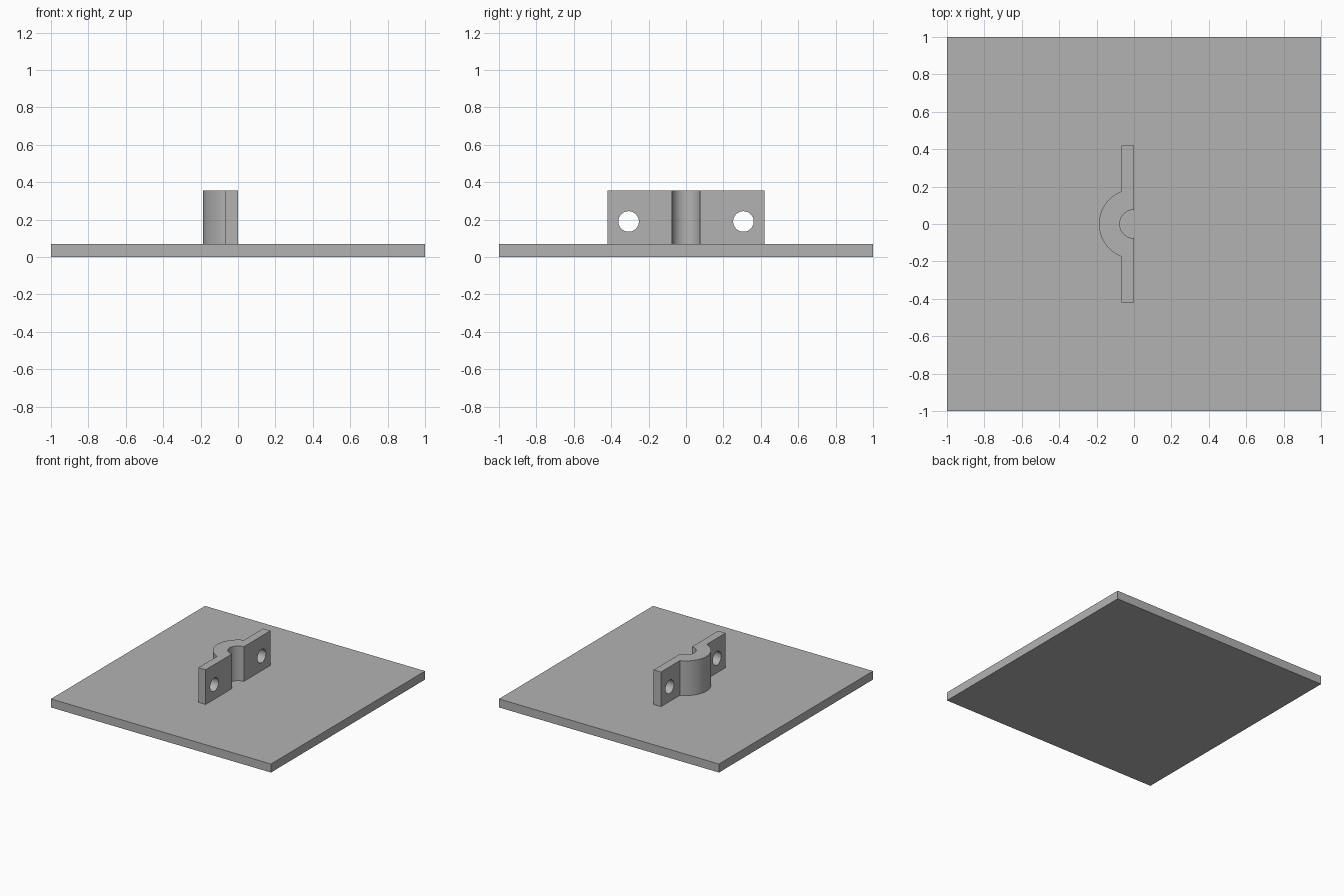
import bpy
import bmesh
from math import sin, cos, asin, pi, radians

cube = bpy.data.objects.get("Cube")
if cube:
    bpy.data.objects.remove(cube, do_unlink=True)

BASE_TOP, TOP = 0.07, 0.355
FLANGE_T, HALF_LEN = 0.067, 0.42
R_OUT, R_IN = 0.187, 0.076
HOLE_Y, HOLE_Z, HOLE_R = 0.307, 0.19, 0.055

grey = bpy.data.materials.new("plain_grey")
grey.use_nodes = True
colour = (0.45, 0.45, 0.45, 1)
grey.diffuse_color = colour
grey.node_tree.nodes["Principled BSDF"].inputs["Base Color"].default_value = colour


def extrude_profile(name, points, z0, z1):
    """Solid made by raising a flat outline from z0 to z1."""
    bm = bmesh.new()
    face = bm.faces.new([bm.verts.new((x, y, z0)) for x, y in points])
    raised = bmesh.ops.extrude_face_region(bm, geom=[face])["geom"]
    verts = [v for v in raised if isinstance(v, bmesh.types.BMVert)]
    bmesh.ops.translate(bm, vec=(0, 0, z1 - z0), verts=verts)
    bmesh.ops.recalc_face_normals(bm, faces=bm.faces[:])
    mesh = bpy.data.meshes.new(name)
    bm.to_mesh(mesh)
    bm.free()
    mesh.materials.append(grey)
    obj = bpy.data.objects.new(name, mesh)
    bpy.context.collection.objects.link(obj)
    return obj


def arc(radius, start, end, steps):
    """Points on a half ring that bulges towards -x."""
    angles = [start + (end - start) * i / steps for i in range(steps + 1)]
    return [(-radius * cos(a), radius * sin(a)) for a in angles]


# Base plate
extrude_profile("base_plate", [(-1, -1), (1, -1), (1, 1), (-1, 1)], 0, BASE_TOP)

# Clamp bracket: two flanges joined by a half ring
meet = pi / 2 - asin(FLANGE_T / R_OUT)
outline = [(0, -HALF_LEN), (-FLANGE_T, -HALF_LEN)]
outline += arc(R_OUT, -meet, meet, 48)
outline += [(-FLANGE_T, HALF_LEN), (0, HALF_LEN)]
outline += arc(R_IN, pi / 2, -pi / 2, 40)
bracket = extrude_profile("clamp_bracket", outline, BASE_TOP, TOP)

# Bolt holes through the flanges
for side in (-1, 1):
    bpy.ops.mesh.primitive_cylinder_add(
        vertices=40, radius=HOLE_R, depth=0.3,
        location=(-FLANGE_T / 2, side * HOLE_Y, HOLE_Z), rotation=(0, pi / 2, 0))
    cutter = bpy.context.object
    cutter.name = "hole_cutter"
    cutter.hide_render = True
    cutter.data.materials.append(grey)
    cut = bracket.modifiers.new("bolt_hole", 'BOOLEAN')
    cut.operation, cut.solver, cut.object = 'DIFFERENCE', 'EXACT', cutter
    bpy.ops.object.select_all(action='DESELECT')
    bracket.select_set(True)
    bpy.context.view_layer.objects.active = bracket
    bpy.ops.object.modifier_apply(modifier=cut.name)
    bpy.data.objects.remove(cutter, do_unlink=True)

bpy.ops.object.shade_smooth_by_angle(angle=radians(30))
